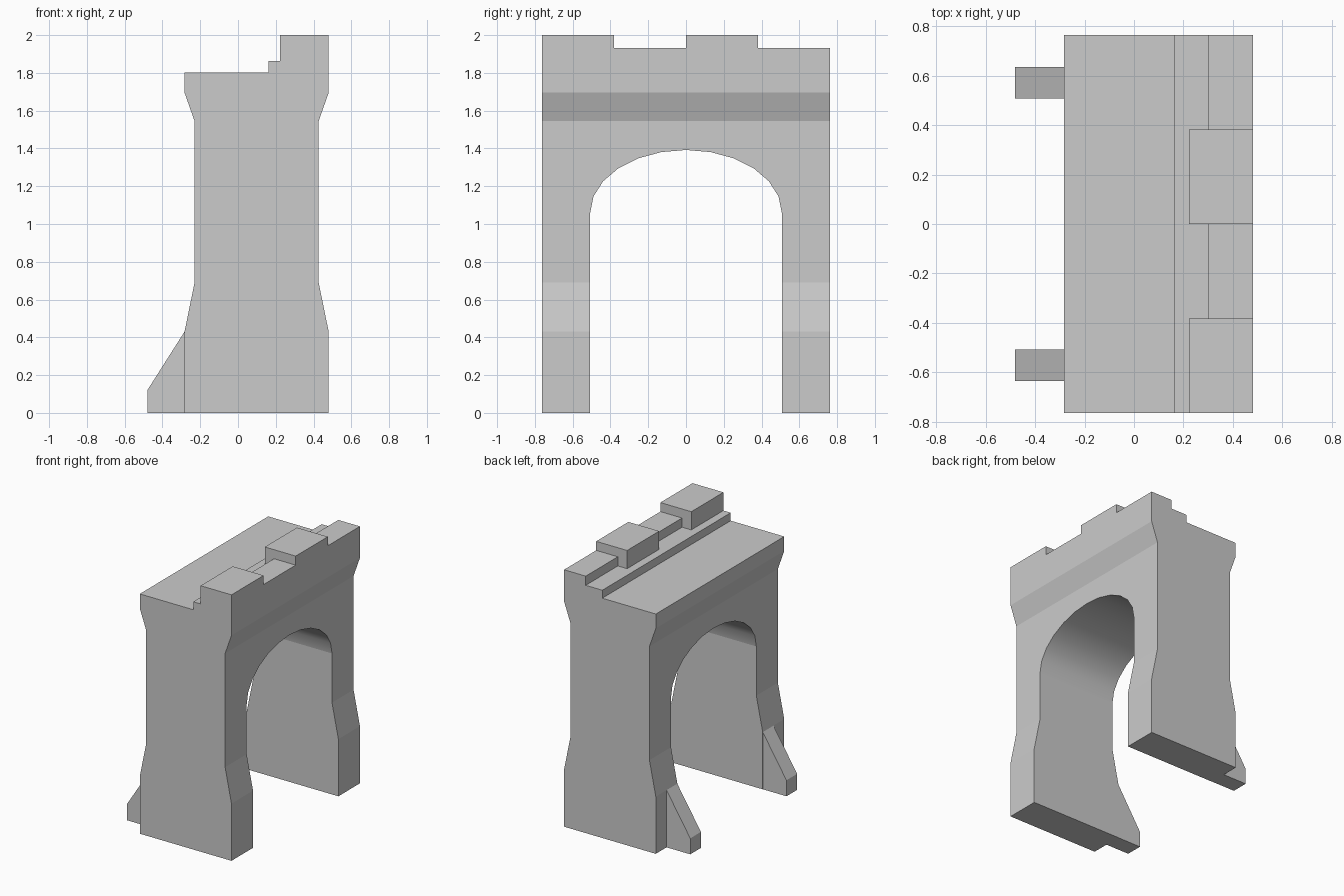
import bpy, bmesh
from math import sin, cos, pi

if "Cube" in bpy.data.objects:
    bpy.data.objects.remove(bpy.data.objects["Cube"])


def extrude(name, points, axis, start, end):
    """Prism from a 2D outline: axis 'y' takes (x, z) points, axis 'x' takes (y, z)."""
    bm = bmesh.new()
    place = (lambda p: (p[0], start, p[1])) if axis == 'y' else (lambda p: (start, p[0], p[1]))
    face = bm.faces.new([bm.verts.new(place(p)) for p in points])
    moved = bmesh.ops.extrude_face_region(bm, geom=[face])['geom']
    d = end - start
    bmesh.ops.translate(bm, vec=(0, d, 0) if axis == 'y' else (d, 0, 0),
                        verts=[v for v in moved if isinstance(v, bmesh.types.BMVert)])
    bmesh.ops.recalc_face_normals(bm, faces=bm.faces)
    mesh = bpy.data.meshes.new(name)
    bm.to_mesh(mesh)
    bm.free()
    obj = bpy.data.objects.new(name, mesh)
    bpy.context.collection.objects.link(obj)
    return obj


def combine(target, tool, operation):
    """Apply a boolean and remove the tool object."""
    mod = target.modifiers.new(operation.title(), 'BOOLEAN')
    mod.operation, mod.object, mod.solver = operation, tool, 'EXACT'
    bpy.context.view_layer.objects.active = target
    bpy.ops.object.modifier_apply(modifier=mod.name)
    bpy.data.objects.remove(tool)


HALF = 0.763

# Gate body: flared base and cornice, with walkway, step and low parapet on top
body = extrude("gate_body", [
    (-0.283, 0), (0.48, 0), (0.48, 0.43), (0.427, 0.69), (0.427, 1.545),
    (0.48, 1.695), (0.48, 1.932), (0.30, 1.932), (0.30, 1.863), (0.162, 1.863),
    (0.162, 1.803), (-0.283, 1.803), (-0.283, 1.695), (-0.23, 1.545),
    (-0.23, 0.69), (-0.283, 0.43)], 'y', -HALF, HALF)

# Merlons
for y in (-HALF, 0.0):
    merlon = extrude("merlon", [(0.223, 1.863), (0.48, 1.863), (0.48, 2.0), (0.223, 2.0)],
                     'y', y, y + HALF / 2)
    combine(body, merlon, 'UNION')

# Archway opening
arch = [(0.507 * cos(pi * i / 12), 1.06 + 0.332 * sin(pi * i / 12)) for i in range(13)]
opening = extrude("archway_cutter", [(-0.507, -0.2), (0.507, -0.2)] + arch, 'x', -0.8, 0.8)
combine(body, opening, 'DIFFERENCE')

# Smooth shading on the arch soffit only
for f in body.data.polygons:
    f.use_smooth = f.normal.z < -0.05 and abs(f.normal.x) < 0.01 and f.center.z > 1

# Sloped buttresses at the back of each leg
buttress = extrude("buttresses", [(-0.48, 0), (-0.283, 0), (-0.283, 0.43), (-0.48, 0.12)],
                   'y', 0.508, 0.635)
mirror = buttress.modifiers.new("Mirror", 'MIRROR')
mirror.use_axis = (False, True, False)
